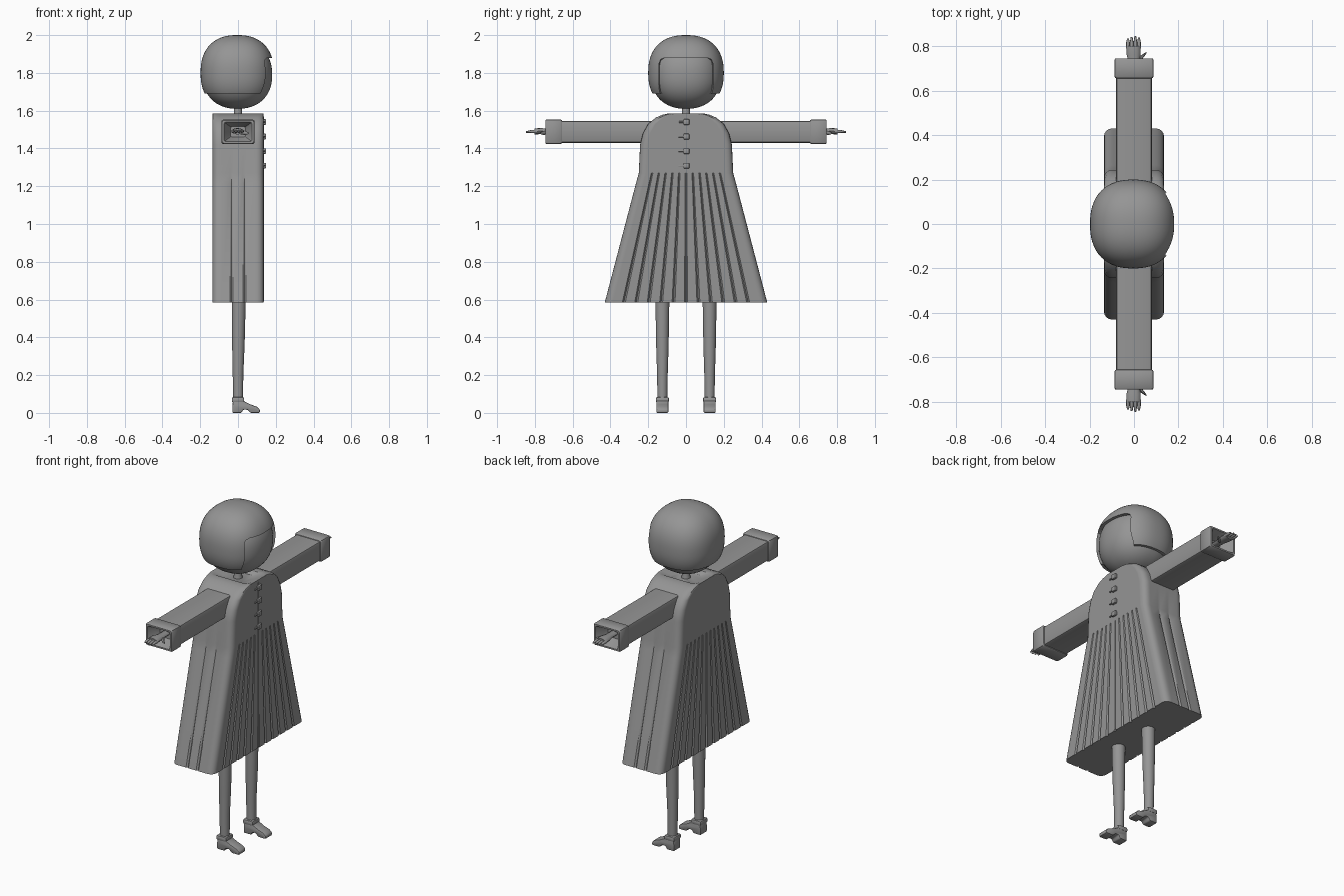
import bpy, bmesh
from math import sin, cos, pi, radians, copysign
from mathutils import Vector

cube = bpy.data.objects.get("Cube")
if cube:
    bpy.data.objects.remove(cube, do_unlink=True)

grey = bpy.data.materials.new("plain_grey")
grey.use_nodes = True
COLOR = (0.3, 0.3, 0.3, 1)
grey.diffuse_color = COLOR
grey.node_tree.nodes["Principled BSDF"].inputs["Base Color"].default_value = COLOR


def finish(bm, name, angle=35, bevel=0, segments=2):
    """Turn a bmesh into a shaded, optionally bevelled object."""
    bmesh.ops.recalc_face_normals(bm, faces=bm.faces)
    mesh = bpy.data.meshes.new(name)
    bm.to_mesh(mesh)
    bm.free()
    obj = bpy.data.objects.new(name, mesh)
    bpy.context.collection.objects.link(obj)
    mesh.materials.append(grey)
    bpy.ops.object.select_all(action="DESELECT")
    obj.select_set(True)
    bpy.context.view_layer.objects.active = obj
    if bevel:
        mod = obj.modifiers.new("bevel", "BEVEL")
        mod.width, mod.segments = bevel, segments
        bpy.ops.object.modifier_apply(modifier=mod.name)
    bpy.ops.object.shade_smooth_by_angle(angle=radians(angle))
    return obj


def loft(name, rings, **kw):
    """Skin a list of equal-length rings and cap both ends."""
    bm = bmesh.new()
    loops = [[bm.verts.new(p) for p in ring] for ring in rings]
    for a, b in zip(loops, loops[1:]):
        for i in range(len(a)):
            j = (i + 1) % len(a)
            bm.faces.new((a[i], a[j], b[j], b[i]))
    bm.faces.new(loops[0])
    bm.faces.new(loops[-1])
    return finish(bm, name, **kw)


def box(name, center, size, bevel=0.0):
    bm = bmesh.new()
    bmesh.ops.create_cube(bm, size=1)
    for v in bm.verts:
        v.co = Vector(center) + v.co * Vector(size)
    return finish(bm, name, bevel=bevel)


def squircle(name, center, radii, power):
    """Rounded-box ellipsoid."""
    bm = bmesh.new()
    bmesh.ops.create_uvsphere(bm, u_segments=64, v_segments=40, radius=1)
    for v in bm.verts:
        c = v.co
        k = sum(abs(t) ** power for t in c) ** (-1 / power)
        v.co = Vector(center) + c * k * Vector(radii)
    return finish(bm, name, angle=40)


def tube(name, points, sides=10, flat=1.0):
    """Round limb through (x, y, z, radius) points, running along its longest axis."""
    d = Vector(points[-1][:3]) - Vector(points[0][:3])
    upright = abs(d.z) > abs(d.y)
    rings = []
    for x, y, z, r in points:
        ring = []
        for i in range(sides):
            a, b = r * cos(2 * pi * i / sides), r * sin(2 * pi * i / sides)
            ring.append((x + a, y + b, z) if upright else (x + a, y, z + b * flat))
        rings.append(ring)
    return loft(name, rings, angle=50)


# Dress: rounded-rectangle sections with pleats pressed into the skirt
def dress_ring(w, z, depth=0.0, hx=0.135, r=0.035):
    pts = []
    for q in range(4):
        n = Vector((cos(q * pi / 2), sin(q * pi / 2), 0))
        t = Vector((-n.y, n.x, 0))
        e, l = (hx, w - r) if q % 2 == 0 else (w, hx - r)
        pleats = 12 if q % 2 == 0 else 3
        steps = [(0, 0)]
        for k in range(pleats):
            if k:
                steps.append((k / pleats, depth))
            steps += [((k + 0.12) / pleats, 0), ((k + 0.88) / pleats, 0)]
        for u, d in steps + [(1, 0)]:
            pts.append(n * (e - d) + t * l * (2 * u - 1))
        for a in (pi / 8, pi / 4, 3 * pi / 8):
            pts.append(n * (e - r + r * cos(a)) + t * (l + r * sin(a)))
    return [(p.x, p.y, z) for p in pts]


loft("pleated_dress", [
    dress_ring(0.43, 0.585, 0.009), dress_ring(0.265, 1.215, 0.007),
    dress_ring(0.25, 1.27), dress_ring(0.243, 1.42), dress_ring(0.228, 1.48),
    dress_ring(0.2, 1.53), dress_ring(0.16, 1.563), dress_ring(0.125, 1.578),
    dress_ring(0.095, 1.585), dress_ring(0.08, 1.583, 0, 0.12),
    dress_ring(0.06, 1.565, 0, 0.08)], angle=28)
box("front_seam", (0.134, 0, 1.08), (0.006, 0.006, 0.98))

# Buttons with their loops
for i in range(4):
    z = 1.54 - 0.077 * i
    box(f"button_{i + 1}", (0.141, 0.002, z), (0.016, 0.032, 0.03), 0.005)
    box(f"button_loop_{i + 1}", (0.138, -0.025, z), (0.008, 0.03, 0.008), 0.002)

# Neck, head and hair cap
tube("neck", [(0, 0, 1.55, 0.03), (0, 0, 1.58, 0.021), (0, 0, 1.65, 0.02)], 16)
squircle("head", (-0.003, 0, 1.79), (0.184, 0.186, 0.18), 2.25)
hair = squircle("hair", (-0.004, 0, 1.8), (0.194, 0.2, 0.2), 2.35)
cutters = [box("face_cutter", (0.25, 0, 1.73), (0.3, 0.285, 0.3), 0.03),
           box("hairline_cutter", (0, 0, 1.59), (1, 1, 0.2))]
bpy.ops.object.select_all(action="DESELECT")
bpy.context.view_layer.objects.active = hair
for cutter in cutters:
    cutter.hide_render = True
    mod = hair.modifiers.new("cut", "BOOLEAN")
    mod.operation, mod.solver, mod.object = "DIFFERENCE", "EXACT", cutter
    bpy.ops.object.modifier_apply(modifier=mod.name)
    bpy.data.objects.remove(cutter, do_unlink=True)
hair.select_set(True)
bpy.ops.object.shade_smooth_by_angle(angle=radians(40))


# Rectangular sleeve section with softened corners
def sleeve_ring(y, hx, hz, c=0.01):
    pts = []
    for sx, sz in ((1, 1), (-1, 1), (-1, -1), (1, -1)):
        pair = [(sx * hx, sz * (hz - c)), (sx * (hx - c * 0.3), sz * (hz - c * 0.3)),
                (sx * (hx - c), sz * hz)]
        pts += pair if sx * sz > 0 else pair[::-1]
    return [(x, y, 1.488 + z) for x, z in pts]


for side, s in (("left", 1), ("right", -1)):
    # Sleeve and open cuff
    loft(f"{side}_sleeve", [sleeve_ring(s * 0.15, 0.08, 0.058),
                            sleeve_ring(s * 0.67, 0.08, 0.058)])
    loft(f"{side}_cuff", [sleeve_ring(s * y, hx, hz) for y, hx, hz in (
        (0.655, 0.078, 0.056), (0.657, 0.084, 0.061), (0.664, 0.088, 0.065),
        (0.738, 0.088, 0.065), (0.745, 0.084, 0.061), (0.745, 0.074, 0.052),
        (0.675, 0.04, 0.028))])

    # Hand with four fingers and a thumb
    tube(f"{side}_palm", [(0, s * 0.66, 1.49, 0.022), (0, s * 0.73, 1.49, 0.024),
                          (-0.002, s * 0.765, 1.492, 0.032),
                          (-0.002, s * 0.802, 1.49, 0.032)], 12, 0.5)
    for i, tip in enumerate((0.836, 0.843, 0.846, 0.84)):
        x = -0.027 + 0.0165 * i
        tube(f"{side}_finger_{i + 1}", [(x, s * 0.79, 1.49, 0.009),
             (x, s * 0.82, 1.49, 0.008), (x, s * tip, 1.487, 0.004)], 8)
    tube(f"{side}_thumb", [(0.018, s * 0.735, 1.486, 0.013),
         (0.038, s * 0.757, 1.482, 0.01), (0.055, s * 0.772, 1.48, 0.004)], 8)

    # Leg
    y = s * 0.125
    tube(f"{side}_leg", [(0.001, y, 0.06, 0.026), (0, y, 0.2, 0.028),
                         (0.002, y, 0.36, 0.033), (0.004, y, 0.6, 0.037)], 20)

    # Heeled shoe extruded from its side profile
    outline = ((-0.03, 0), (0.018, 0), (0.028, 0.017), (0.05, 0.017), (0.066, 0),
               (0.115, 0), (0.116, 0.018), (0.1, 0.033), (0.065, 0.045),
               (0.035, 0.06), (0.024, 0.075), (-0.024, 0.075), (-0.03, 0.04))
    loft(f"{side}_shoe", [[(x, y + d, z) for x, z in outline]
                          for d in (-0.032, 0.032)], bevel=0.006)
    box(f"{side}_ankle_cuff", (0, y, 0.069), (0.066, 0.07, 0.028), 0.008)
